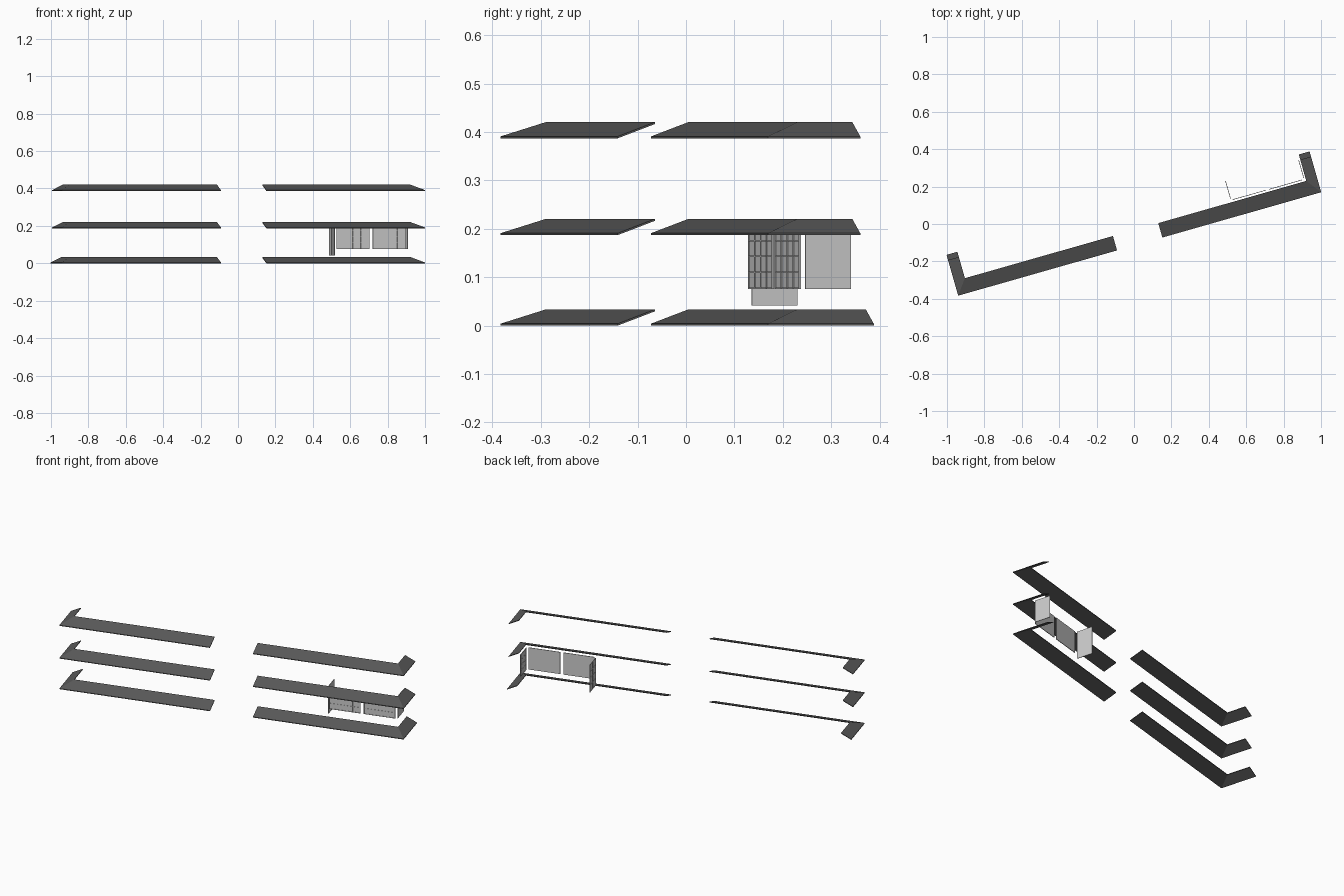
import bpy, bmesh, math
from mathutils import Matrix, Vector

if "Cube" in bpy.data.objects:
    bpy.data.objects.remove(bpy.data.objects["Cube"])

# Whole layout is turned about z; s runs along the long run, t across it
ROT = Matrix.Rotation(math.radians(15.9), 4, 'Z')

DARK = bpy.data.materials.new("dark_grey_roofing")
DARK.diffuse_color = (0.1, 0.1, 0.1, 1)
DARK.use_nodes = True
DARK.node_tree.nodes["Principled BSDF"].inputs["Base Color"].default_value = DARK.diffuse_color


def finish(name, bm, mat=None):
    bm.transform(ROT)
    bmesh.ops.recalc_face_normals(bm, faces=bm.faces)
    me = bpy.data.meshes.new(name)
    bm.to_mesh(me)
    bm.free()
    if mat:
        me.materials.append(mat)
    ob = bpy.data.objects.new(name, me)
    bpy.context.collection.objects.link(ob)
    return ob


def box(bm, lo, hi):
    lo, hi = Vector(lo), Vector(hi)
    m = Matrix.Translation((lo + hi) / 2) @ Matrix.Diagonal((hi - lo).to_4d())
    bmesh.ops.create_cube(bm, size=1, matrix=m)


# L-shaped sloping canopy, mitred at the corner
def canopy(name, side, z, leg_end):
    rise, thick = 0.0295, 0.004
    outer = [(0.126, -0.111), (1.009, -0.111), (1.009, leg_end)]
    inner = [(0.126, -0.031), (0.949, -0.031), (0.949, leg_end)]
    bm = bmesh.new()
    rings = []
    for o, i in zip(outer, inner):
        pts = [(o, z), (o, z + thick), (i, z + rise + thick), (i, z + rise)]
        rings.append([bm.verts.new((side * p[0], p[1], h)) for p, h in pts])
    for a, b in zip(rings, rings[1:]):
        for k in range(4):
            n = (k + 1) % 4
            bm.faces.new((a[k], a[n], b[n], b[k]))
    bm.faces.new(rings[0])
    bm.faces.new(rings[-1])
    finish(name, bm, DARK)


for side, label in ((1, "right"), (-1, "left")):
    for level, z, leg in (("lower", 0.0, 0.116), ("middle", 0.187, 0.087), ("upper", 0.387, 0.087)):
        canopy(f"{level}_canopy_{label}", side, z, leg)


# Thin panel with a raised lattice; axis 's' runs along s, 't' runs along t
def panel(name, axis, a0, a1, c, z0, z1, faces, cols=4, rows=4):
    half, relief, bar = 0.0008, 0.002, 0.003

    def slab(bm, p0, p1, d0, d1, h0, h1):
        d0, d1 = sorted((c + d0, c + d1))
        if axis == 's':
            box(bm, (p0, d0, h0), (p1, d1, h1))
        else:
            box(bm, (d0, p0, h0), (d1, p1, h1))

    bm = bmesh.new()
    slab(bm, a0, a1, -half, half, z0, z1)
    for f in faces:
        for k in range(cols + 1):
            p = a0 + (a1 - a0 - bar) * k / cols
            slab(bm, p, p + bar, f * half, f * (half + relief), z0, z1)
        for k in range(rows + 1):
            h = z0 + (z1 - z0 - bar) * k / rows
            slab(bm, a0, a1, f * half, f * (half + relief * 0.8), h, h + bar)
    finish(name, bm)


TOP = 0.21
# Two front screens, the end screen and the deeper dividing screen
panel("front_screen_left", 's', 0.5425, 0.7245, -0.0185, 0.076, TOP, (-1,))
panel("front_screen_right", 's', 0.744, 0.928, -0.0185, 0.076, TOP, (-1,))
panel("end_screen", 't', -0.012, 0.0865, 0.941, 0.076, TOP, (-1,), cols=2)
panel("divider_screen", 't', -0.0105, 0.0875, 0.5345, 0.042, TOP, (-1,), cols=2)
